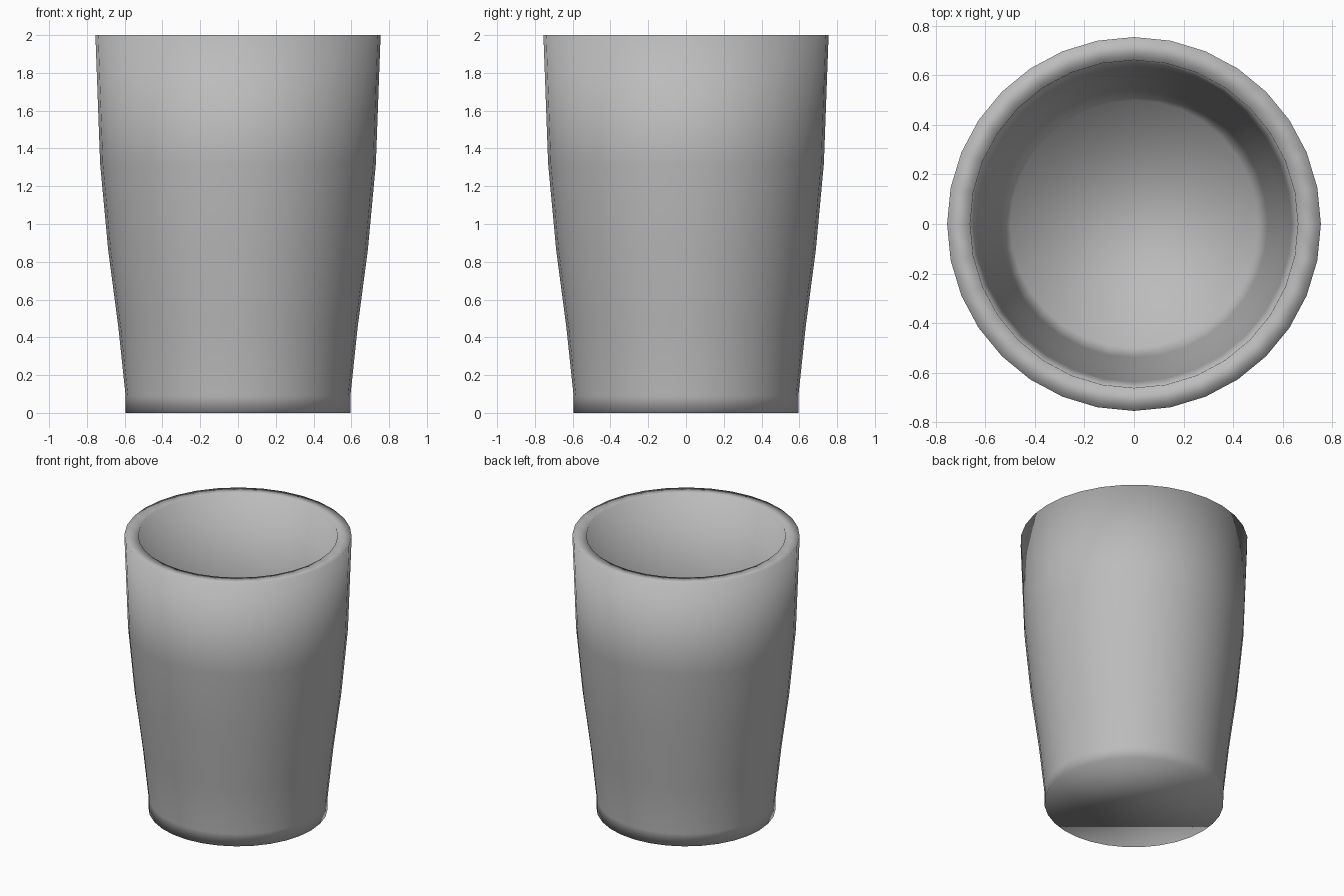
import bpy, bmesh, math

if "Cube" in bpy.data.objects:
    bpy.data.objects.remove(bpy.data.objects["Cube"])

# colour
grey = bpy.data.materials.new("plain grey")
grey.diffuse_color = (0.5, 0.5, 0.5, 1)
grey.use_nodes = True
grey.node_tree.nodes["Principled BSDF"].inputs["Base Color"].default_value = grey.diffuse_color

# profile (radius, height): outer wall up, over the rim, inner wall down
SIDES = 32
profile = [(0.595, 0.0), (0.595, 0.09), (0.633, 0.45), (0.687, 0.86), (0.73, 1.32), (0.755, 2.0),
           (0.662, 2.0), (0.637, 1.32), (0.594, 0.86), (0.54, 0.45), (0.50, 0.09)]

# cup: revolve the profile and cap the base and the inner floor
bm = bmesh.new()
rings = []
for r, z in profile:
    rings.append([bm.verts.new((r * math.cos(2 * math.pi * i / SIDES),
                                r * math.sin(2 * math.pi * i / SIDES), z)) for i in range(SIDES)])
for a, b in zip(rings, rings[1:]):
    for i in range(SIDES):
        j = (i + 1) % SIDES
        bm.faces.new((a[i], a[j], b[j], b[i]))
bm.faces.new(rings[0][::-1])
bm.faces.new(rings[-1])
bmesh.ops.recalc_face_normals(bm, faces=bm.faces)
for f in bm.faces:
    f.smooth = True
mesh = bpy.data.meshes.new("cup")
bm.to_mesh(mesh)
bm.free()
mesh.materials.append(grey)
cup = bpy.data.objects.new("cup", mesh)
bpy.context.collection.objects.link(cup)
